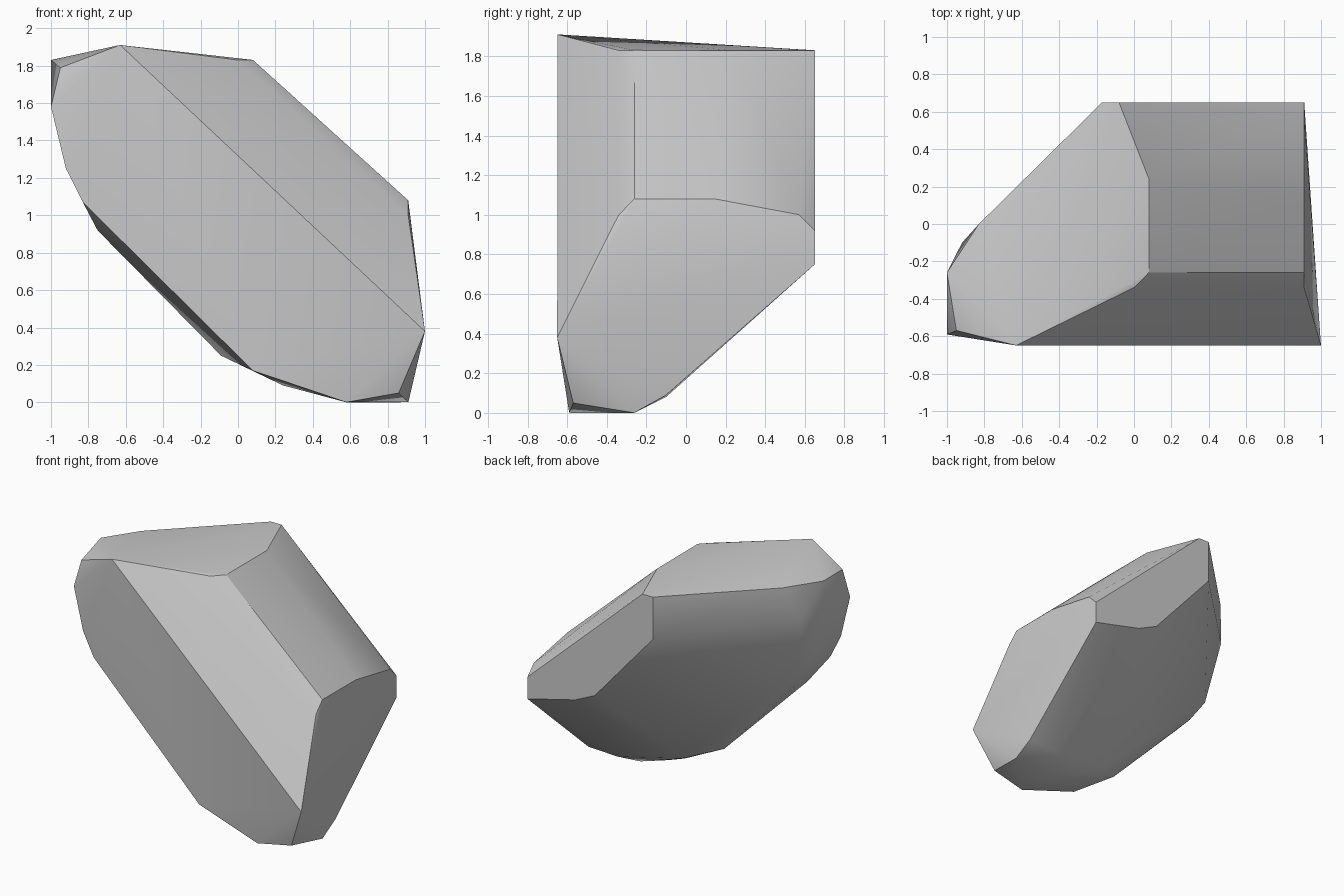
import bpy
import bmesh
import math
import random

default_cube = bpy.data.objects.get("Cube")
if default_cube:
    bpy.data.objects.remove(default_cube, do_unlink=True)

random.seed(1)


def flat_material(name, colour):
    material = bpy.data.materials.new(name)
    material.use_nodes = True
    material.diffuse_color = colour
    material.node_tree.nodes["Principled BSDF"].inputs["Base Color"].default_value = colour
    return material


def roughen(point, amount=.001):
    """Nudge a corner so that flat cuts wrap cleanly."""
    return [value + random.uniform(-amount, amount) for value in point]


def hull_object(name, points, material, smooth_angle):
    """Wrap the cut outlines in a convex skin."""
    bm = bmesh.new()
    for point in points:
        bm.verts.new(roughen(point))
    bmesh.ops.convex_hull(bm, input=bm.verts)
    loose = [vert for vert in bm.verts if not vert.link_faces]
    bmesh.ops.delete(bm, geom=loose, context="VERTS")
    bmesh.ops.recalc_face_normals(bm, faces=bm.faces)
    mesh = bpy.data.meshes.new(name)
    bm.to_mesh(mesh)
    bm.free()
    mesh.materials.append(material)
    obj = bpy.data.objects.new(name, mesh)
    bpy.context.collection.objects.link(obj)
    bpy.ops.object.select_all(action="DESELECT")
    obj.select_set(True)
    bpy.context.view_layer.objects.active = obj
    bpy.ops.object.shade_smooth_by_angle(angle=smooth_angle)
    return obj


# Flat cut across the top, as (x, y)
top_z = 1.83
top_outline = [(0, -.34), (.08, -.26), (.08, .24), (-.08, .65),
               (-.17, .65), (-.83, 0), (-1, -.26)]

# Flat cut at the side end, as (y, z)
end_x = .91
end_outline = [(-.34, 1), (-.26, 1.08), (.15, 1.08), (.57, 1), (.65, .92),
               (.65, .75), (-.1, .09), (-.26, 0)]

# Lower edge of the back, as (x, z)
back_y = .65
back_outline = [(-.17, 1.5), (.33, .93), (.5, .85)]

# Lower edge of the front, as (x, z)
front_y = -.59
front_outline = [(-1, 1.58), (-.92, 1.25), (-.83, 1.07), (.08, .17), (.58, 0)]

# Long front ridge, corner chips and rounded underside, as (x, y, z)
ridge = [(-.63, -.65, 1.91), (1, -.65, .38)]
chips = [(-.95, -.57, 1.79), (.86, -.57, .05)]
underside = [(-1, -.26, 1.58), (-.92, -.1, 1.58), (-.92, -.26, 1.25),
             (-.83, -.18, 1.08), (-.75, -.42, .92), (-.75, -.26, .94),
             (-.09, -.34, .25), (.16, -.18, .17), (.24, -.33, .09),
             (.33, -.26, .08), (.66, -.1, .08), (.58, -.27, 0)]

points = ridge + chips + underside
points += [(x, y, top_z) for x, y in top_outline]
points += [(end_x, y, z) for y, z in end_outline]
points += [(x, back_y, z) for x, z in back_outline]
points += [(x, front_y, z) for x, z in front_outline]

stone_grey = flat_material("stone grey", (.6, .6, .6, 1))
hull_object("rock", points, stone_grey, math.radians(30))
